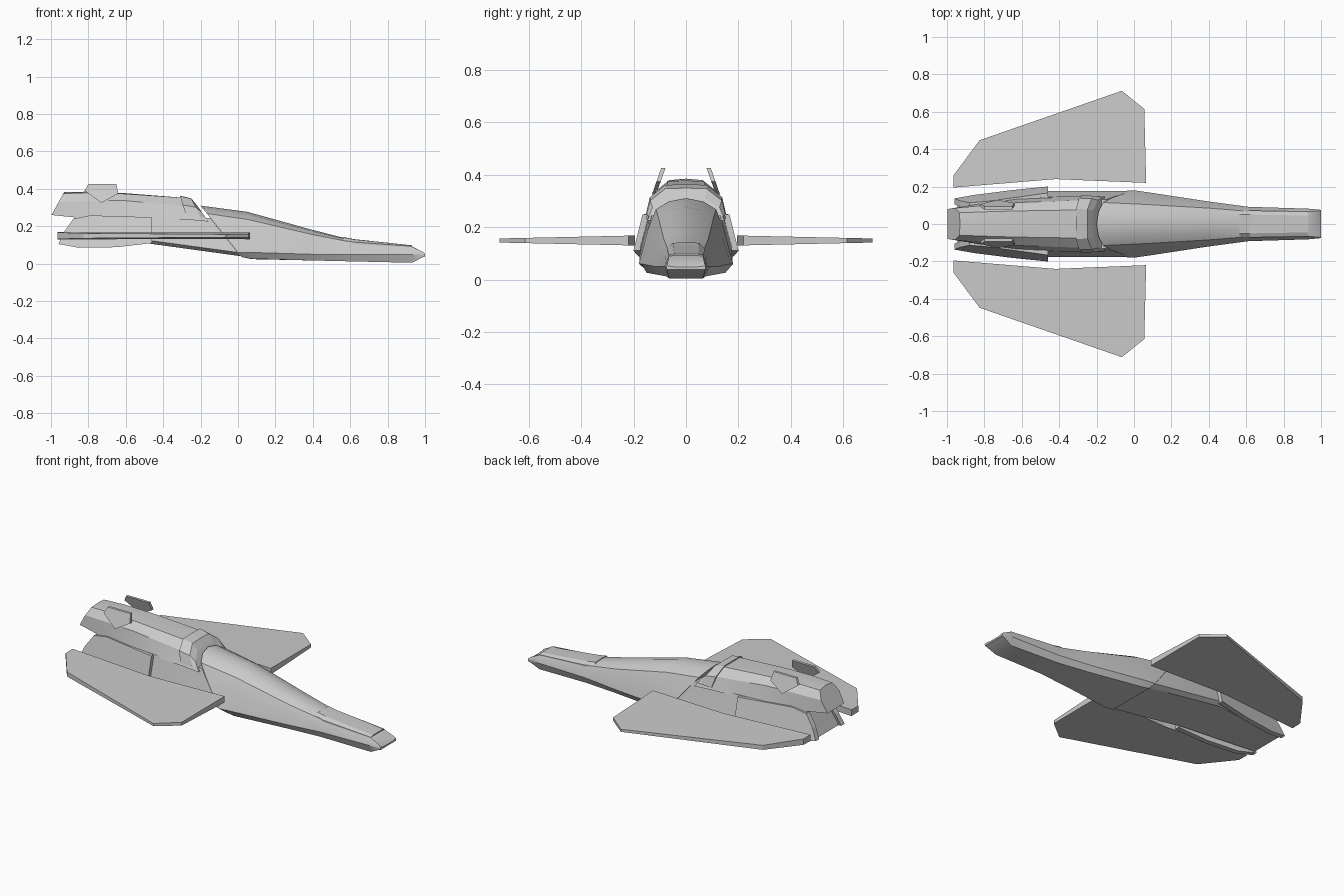
import bpy, bmesh, math


def make_object(name, bm, smooth=None):
    bmesh.ops.recalc_face_normals(bm, faces=bm.faces)
    mesh = bpy.data.meshes.new(name)
    bm.to_mesh(mesh)
    bm.free()
    obj = bpy.data.objects.new(name, mesh)
    bpy.context.collection.objects.link(obj)
    if smooth:
        bpy.ops.object.select_all(action='DESELECT')
        obj.select_set(True)
        bpy.context.view_layer.objects.active = obj
        bpy.ops.object.shade_smooth_by_angle(angle=math.radians(smooth))
    return obj


def loft(name, rings, smooth=None):
    """Skin symmetric rings: (x at top, forward lean per unit drop, half profile of y,z)."""
    bm = bmesh.new()
    loops = []
    for x, lean, half in rings:
        full = half + [(-y, z) for y, z in reversed(half) if y > 0]
        loops.append([bm.verts.new((x + lean * (half[0][1] - z), y, z)) for y, z in full])
    n = len(loops[0])
    for a, b in zip(loops, loops[1:]):
        for i in range(n):
            j = (i + 1) % n
            bm.faces.new((a[i], a[j], b[j], b[i]))
    bm.faces.new(loops[0])
    bm.faces.new(loops[-1])
    return make_object(name, bm, smooth)


def slab(name, side_a, side_b, sign):
    """Closed plate between two matching outlines, on the side given by sign."""
    bm = bmesh.new()
    a, b = ([bm.verts.new((x, y * sign, z)) for x, y, z in s] for s in (side_a, side_b))
    n = len(a)
    bm.faces.new(a)
    bm.faces.new(b)
    for i in range(n):
        j = (i + 1) % n
        bm.faces.new((a[i], a[j], b[j], b[i]))
    return make_object(name, bm)


# Long tapering front fuselage with a slanted rear seam and a beak-like nose
loft("front_fuselage", [
    (-.20, .8, [(0, .31), (.065, .298), (.115, .268), (.145, .19), (.18, .06), (.15, .035), (0, .035)]),
    (.05, .1, [(0, .277), (.06, .264), (.105, .236), (.14, .16), (.17, .06), (.15, .026), (0, .024)]),
    (.40, 0, [(0, .180), (.05, .173), (.085, .155), (.105, .11), (.12, .05), (.10, .017), (0, .017)]),
    (.61, 0, [(0, .127), (.045, .124), (.068, .114), (.08, .09), (.092, .05), (.075, .012), (0, .012)]),
    (.93, 0, [(0, .092), (.04, .092), (.065, .09), (.076, .07), (.082, .05), (.065, .005), (0, .005)]),
    (.985, 0, [(0, .06), (.04, .06), (.07, .065), (.075, .055), (.077, .048), (.072, .033), (0, .033)]),
    (1.0, 0, [(0, .048), (.04, .048), (.073, .053), (.075, .048), (.075, .044), (.073, .038), (0, .038)]),
], 30)

# Raised panel on top of the nose
loft("nose_panel", [
    (.565, 0, [(0, .142), (.05, .140), (.066, .125), (.066, .10), (0, .10)]),
    (.62, 0, [(0, .131), (.05, .130), (.072, .115), (.072, .09), (0, .09)]),
    (.93, 0, [(0, .098), (.045, .098), (.066, .093), (.066, .07), (0, .07)]),
])

# Upper rear hull, overhanging the lower hull at the back
loft("upper_hull", [
    (-.22, .8, [(0, .303), (.075, .298), (.125, .265), (.148, .225), (0, .225)]),
    (-.30, .3, [(0, .353), (.075, .353), (.127, .31), (.152, .235), (0, .235)]),
    (-.62, 0, [(0, .378), (.07, .374), (.115, .338), (.137, .238), (0, .238)]),
    (-.80, 0, [(0, .385), (.065, .379), (.10, .335), (.112, .24), (0, .24)]),
    (-.93, -.55, [(0, .382), (.06, .375), (.085, .33), (.08, .26), (0, .26)]),
], 20)

# Lower rear hull with its upward sloping belly
loft("lower_hull", [
    (-.15, .8, [(0, .245), (.13, .245), (.146, .19), (.178, .06), (.15, .04), (0, .04)]),
    (-.48, 0, [(0, .25), (.145, .25), (.152, .21), (.175, .125), (.15, .108), (0, .108)]),
    (-.87, -.5, [(0, .25), (.10, .25), (.105, .22), (.115, .13), (.10, .105), (0, .105)]),
], 20)

# Raised collar behind the seam
loft("collar", [
    (-.31, .3, [(0, .363), (.08, .361), (.138, .314), (.153, .25), (0, .25)]),
    (-.25, .5, [(0, .349), (.078, .347), (.136, .302), (.15, .25), (0, .25)]),
    (-.22, .7, [(0, .313), (.074, .309), (.128, .275), (.143, .24), (0, .24)]),
])

wing = [(-.965, .195), (-.965, .26), (-.825, .448), (-.065, .712), (.055, .615), (.065, .22), (-.42, .24)]
pod = [(-.96, .105), (-.93, .17), (-.88, .24), (-.79, .258), (-.46, .248), (-.46, .11), (-.65, .088), (-.85, .085)]
fin = [(-.82, .39), (-.80, .425), (-.65, .425), (-.64, .375), (-.73, .325)]


def wing_surface(direction):
    return [(x, y, .149 + direction * (.019 - .022 * (y - .2))) for x, y in wing]


def pod_surface(inset):
    return [(x, .203 + .13 * (x + .46) - .25 * (z - .1) - inset, z) for x, z in pod]


def fin_surface(inset):
    return [(x, .128 - .35 * (z - .33) - inset, z) for x, z in fin]


# Wings, side pods and tail fins on both sides
for label, sign in (("left", 1), ("right", -1)):
    slab(label + "_wing", wing_surface(1), wing_surface(-1), sign)
    slab(label + "_side_pod", pod_surface(0), pod_surface(.032), sign)
    slab(label + "_tail_fin", fin_surface(0), fin_surface(.016), sign)
